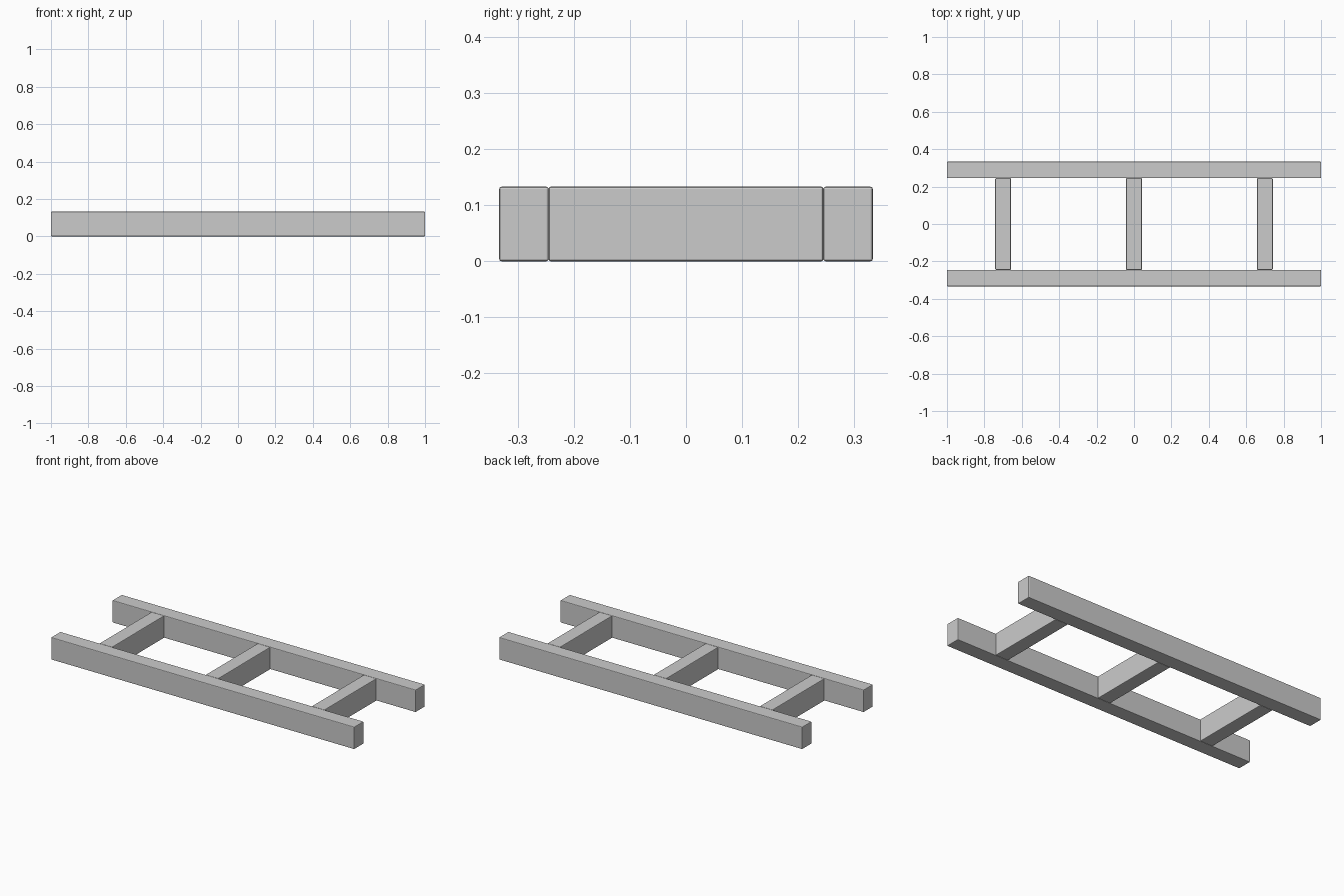
import bpy

if "Cube" in bpy.data.objects:
    bpy.data.objects.remove(bpy.data.objects["Cube"])

HEIGHT = 0.133
RAIL_W = 0.088
HALF_DEPTH = 0.333
RUNG_W = 0.084
RUNG_LEN = 2 * (HALF_DEPTH - RAIL_W)


def beam(name, x, y, size_x, size_y):
    """Timber beam resting on the ground with slightly eased edges."""
    bpy.ops.mesh.primitive_cube_add(size=1, location=(x, y, HEIGHT / 2))
    ob = bpy.context.object
    ob.name = name
    ob.scale = (size_x, size_y, HEIGHT)
    bpy.ops.object.transform_apply(location=False, rotation=False, scale=True)
    bevel = ob.modifiers.new("eased_edges", 'BEVEL')
    bevel.width = 0.004
    bevel.segments = 2
    return ob


# Long side rails
for name, side in (("front_rail", -1), ("back_rail", 1)):
    beam(name, 0, side * (HALF_DEPTH - RAIL_W / 2), 2.0, RAIL_W)

# Cross members between the rails
for name, x in (("left_crossbar", -0.7), ("middle_crossbar", 0), ("right_crossbar", 0.7)):
    beam(name, x, 0, RUNG_W, RUNG_LEN)
